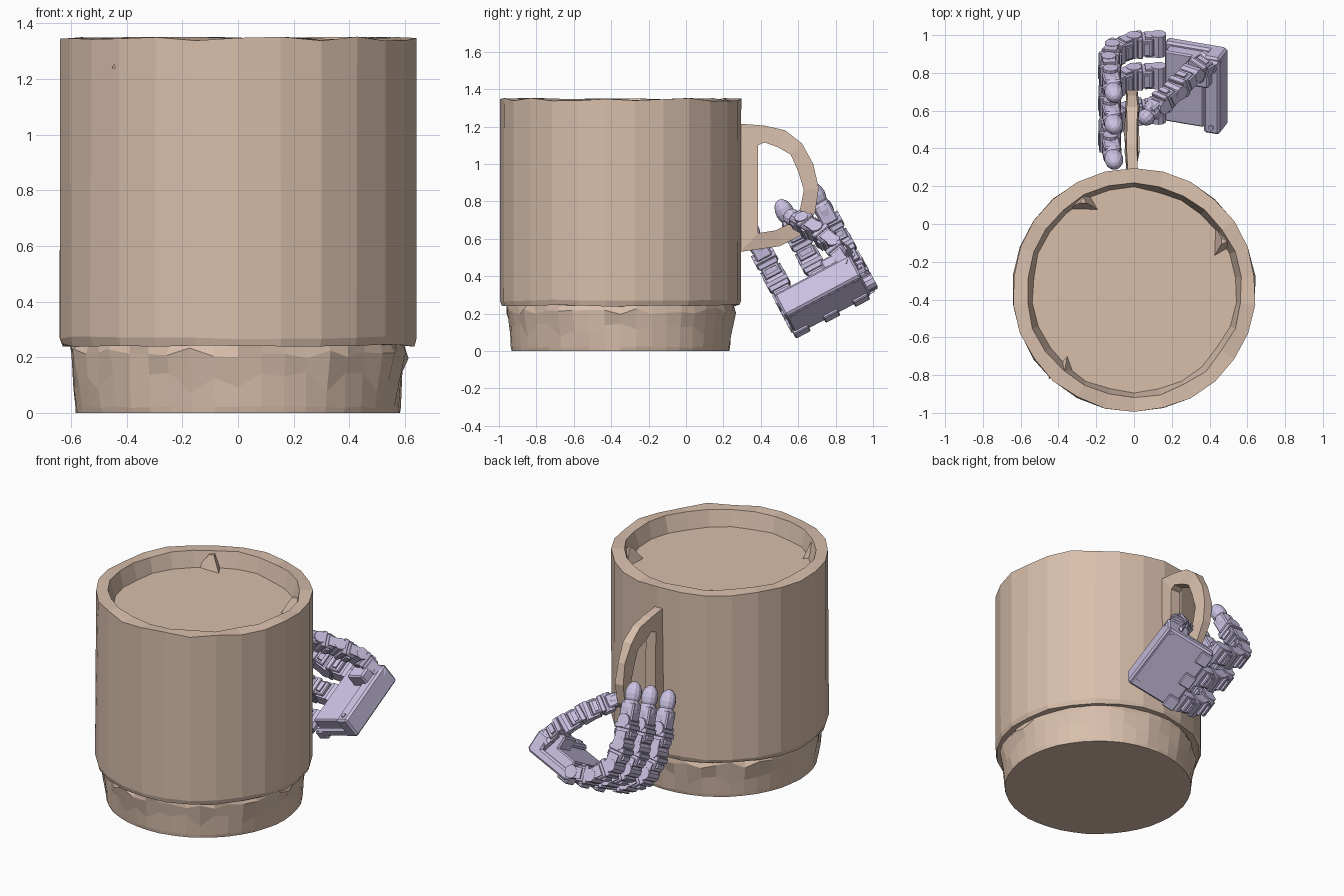
import bpy, bmesh, math, random
from mathutils import Vector, Matrix

if "Cube" in bpy.data.objects:
    bpy.data.objects.remove(bpy.data.objects["Cube"])

random.seed(4)


def material(name, rgb):
    m = bpy.data.materials.new(name)
    m.diffuse_color = (*rgb, 1)
    m.use_nodes = True
    m.node_tree.nodes["Principled BSDF"].inputs["Base Color"].default_value = m.diffuse_color
    return m


CLAY = material("clay", (0.69, 0.52, 0.41))
METAL = material("lavender", (0.60, 0.54, 0.77))


def finish(bm, name, mat):
    bmesh.ops.recalc_face_normals(bm, faces=bm.faces)
    me = bpy.data.meshes.new(name)
    bm.to_mesh(me)
    bm.free()
    me.materials.append(mat)
    ob = bpy.data.objects.new(name, me)
    bpy.context.collection.objects.link(ob)
    return ob


def lathe(name, profile, n, centre):
    """profile: (radius, z, radial jitter, height jitter), capped at both ends"""
    bm = bmesh.new()
    rings = []
    for r, z, jr, jz in profile:
        ring = []
        for i in range(n):
            a = 2 * math.pi * i / n - math.pi / 2
            rr = r + random.uniform(-jr, jr)
            ring.append(bm.verts.new((centre[0] + rr * math.cos(a), centre[1] + rr * math.sin(a),
                                      z + random.uniform(-jz, jz))))
        rings.append(ring)
    for a, b in zip(rings, rings[1:]):
        for i in range(n):
            j = (i + 1) % n
            bm.faces.new((a[i], a[j], b[j], b[i]))
    bm.faces.new(rings[0])
    bm.faces.new(rings[-1])
    return finish(bm, name, mat=CLAY)


# --- mug: faceted body with filled top, and a chipped foot
C = (0, -0.35)
lathe("mug_body", [(0.58, 0.245, 0, 0), (0.635, 0.243, 0.005, 0.006), (0.645, 0.27, 0.002, 0.005),
                   (0.643, 1.345, 0.004, 0.008), (0.568, 1.347, 0.008, 0.006),
                   (0.54, 1.245, 0.008, 0.004)], 26, C)
lathe("mug_foot", [(0.582, 0.0, 0.002, 0), (0.585, 0.02, 0.002, 0.004), (0.594, 0.11, 0.004, 0.04),
                   (0.607, 0.215, 0.014, 0.02), (0.60, 0.25, 0.012, 0)], 44, C)

# chips of clay left inside the rim
bm = bmesh.new()
for x, y in ((-0.24, 0.07), (0.42, -0.12), (-0.33, -0.74)):
    out = Vector((x, y + 0.35, 0)).normalized()
    rot = Matrix.Rotation(math.atan2(out.y, out.x), 4, 'Z')
    bmesh.ops.create_cone(bm, segments=3, radius1=0.09, radius2=0.02, depth=0.09, cap_ends=True,
                          matrix=Matrix.Translation(Vector((x, y, 1.285)) + out * 0.06) @ rot)
finish(bm, "rim_chips", CLAY)

# --- handle: D-shaped ring in the side plane, matched outer and inner loops (y, z)
outer = [(0.29, 1.215), (0.42, 1.205), (0.53, 1.18), (0.62, 1.11), (0.68, 1.0), (0.71, 0.87),
         (0.69, 0.74), (0.62, 0.62), (0.50, 0.56), (0.29, 0.53)]
inner = [(0.385, 1.10), (0.42, 1.115), (0.49, 1.09), (0.56, 1.05), (0.60, 0.96), (0.63, 0.86),
         (0.61, 0.76), (0.56, 0.685), (0.48, 0.645), (0.385, 0.63)]
bm = bmesh.new()
n = len(outer)
loops = []
for pts, x, grow in ((outer, -0.04, 0), (outer, 0.015, 0), (inner, 0.025, 0), (inner, -0.05, 0)):
    loops.append([bm.verts.new((x + random.uniform(-0.007, 0.007), y, z)) for y, z in pts])
for k in range(4):
    a, b = loops[k], loops[(k + 1) % 4]
    for i in range(n):
        j = (i + 1) % n
        bm.faces.new((a[i], a[j], b[j], b[i]))
finish(bm, "mug_handle", CLAY)

# --- mechanical hand: X across, ROW along the knuckles, UP along the fingers
TILT = math.radians(28)
X = Vector((1, 0, 0))
ROW = Vector((0, math.cos(TILT), math.sin(TILT)))
UP = Vector((0, -math.sin(TILT), math.cos(TILT)))
PALM = Vector((0.31, 0.73, 0.30))


def box(bm, centre, axes, size, bevel=0.0):
    m = Matrix([a * s for a, s in zip(axes, size)]).transposed().to_4x4()
    vs = bmesh.ops.create_cube(bm, size=1, matrix=Matrix.Translation(centre) @ m)["verts"]
    if bevel:
        edges = list({e for v in vs for e in v.link_edges})
        bmesh.ops.bevel(bm, geom=edges, offset=bevel, segments=1, affect='EDGES')


def pin(bm, centre, axis, radius, length):
    rot = axis.to_track_quat('Z', 'Y').to_matrix().to_4x4()
    bmesh.ops.create_cone(bm, segments=10, radius1=radius, radius2=radius, depth=length,
                          cap_ends=True, matrix=Matrix.Translation(centre) @ rot)


def digit(name, path, side, width):
    """Chain of motor blocks with side brackets, hinge pins and a rounded tip."""
    bm = bmesh.new()
    for k, (p, q) in enumerate(zip(path, path[1:])):
        d = (q - p).normalized()
        s = (side - d * side.dot(d)).normalized()
        t = d.cross(s)
        axes, length = (d, s, t), (q - p).length
        pin(bm, p, s, width * 0.36, width * 1.08)
        if k == len(path) - 2:                       # rounded fingertip
            box(bm, p.lerp(q, 0.25), axes, (length * 0.5, width * 0.8, width * 0.8), 0.008)
            rot = d.to_track_quat('Z', 'Y').to_matrix().to_4x4()
            for f, r in ((0.35, 0.46), (0.72, 0.44)):
                bmesh.ops.create_uvsphere(
                    bm, u_segments=12, v_segments=8, radius=1,
                    matrix=Matrix.Translation(p.lerp(q, f)) @ rot
                    @ Matrix.Diagonal((width * r, width * r, length * 0.32, 1)))
            continue
        box(bm, p.lerp(q, 0.55), axes, (length * 0.62, width * 0.86, width * 0.85), 0.006)
        box(bm, p.lerp(q, 0.78), axes, (length * 0.22, width, width * 0.98), 0.004)
        for sg in (-1, 1):                           # brackets and small ridges
            box(bm, p.lerp(q, 0.25) + s * sg * width * 0.47, axes,
                (length * 0.6, width * 0.1, width * 0.6))
            box(bm, p.lerp(q, 0.5) + t * sg * width * 0.45, axes,
                (length * 0.2, width * 0.6, width * 0.16))
    return finish(bm, name, METAL)


# palm block, wrist plate and corner lugs
ang = math.radians(20)
LEN = X * math.cos(ang) + UP * math.sin(ang)
THK = UP * math.cos(ang) - X * math.sin(ang)
AX = (LEN, ROW, THK)
bm = bmesh.new()
box(bm, PALM - THK * 0.045, AX, (0.33, 0.46, 0.06), 0.012)
box(bm, PALM + LEN * 0.13, AX, (0.09, 0.46, 0.14), 0.012)
box(bm, PALM + THK * 0.01 - LEN * 0.03, AX, (0.22, 0.42, 0.08), 0.008)
for o in (-0.19, -0.01, 0.17):
    box(bm, PALM + ROW * o - LEN * 0.13 - THK * 0.06, AX, (0.08, 0.09, 0.06), 0.006)
for o in (-0.19, 0.19):
    pin(bm, PALM + ROW * o + LEN * 0.13, THK, 0.015, 0.155)
finish(bm, "palm", METAL)

# three fingers pass under the handle and curl up on its far side: (across, up)
CURL = [(0.13, -0.06), (0.0, -0.05), (-0.115, 0.04), (-0.135, 0.18), (-0.125, 0.32), (-0.10, 0.55)]
for name, o in (("finger_low", -0.18), ("finger_mid", 0.03), ("finger_high", 0.22)):
    pts = [Vector((x, PALM.y, PALM.z)) + UP * u + ROW * o for x, u in CURL]
    digit(name, pts, ROW, 0.115)

# thumb rises from the palm to press on the near side of the handle
thumb = [Vector(p) for p in ((0.40, 0.86, 0.46), (0.31, 0.80, 0.56), (0.22, 0.71, 0.63),
                             (0.13, 0.63, 0.68), (0.04, 0.54, 0.73))]
digit("thumb", thumb, Vector((0.6, -0.6, -0.5)).cross(X), 0.105)
bm = bmesh.new()
box(bm, PALM + LEN * 0.07 + ROW * 0.14 + THK * 0.07, AX, (0.13, 0.14, 0.12), 0.01)
finish(bm, "thumb_mount", METAL)
